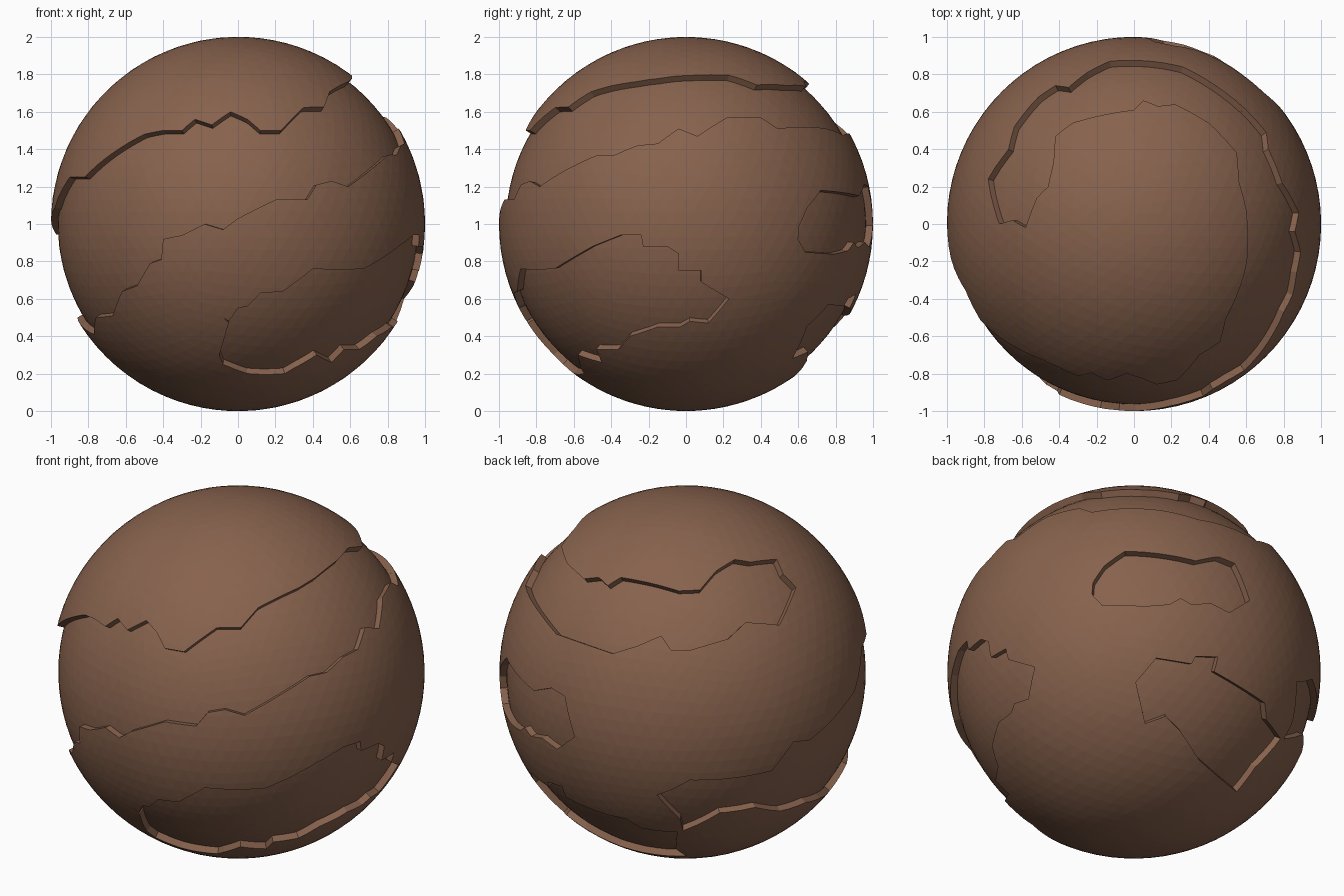
import bpy, bmesh, math
from mathutils import Vector

if "Cube" in bpy.data.objects:
    bpy.data.objects.remove(bpy.data.objects["Cube"])

FLOOR = 0.963          # radius of the recessed ground, the raised crust is 1.0


def on_sphere(azimuth, elevation, points, centre=0.0):
    """Project flat outline points, seen from a direction, onto the unit sphere."""
    a, e = math.radians(azimuth), math.radians(elevation)
    flat = Vector((math.cos(a), math.sin(a), 0))
    side = Vector((-math.sin(a), math.cos(a), 0))
    up = Vector((0, 0, math.cos(e))) - flat * math.sin(e)
    out = flat * math.cos(e) + Vector((0, 0, math.sin(e)))
    result = []
    for r, u in points:
        u -= centre
        w = math.sqrt(max(0.0, 1 - r * r - u * u))
        result.append((side * r + up * u + out * w).normalized())
    return result


def front(p): return on_sphere(-90, 0, p, 1.0)
def right(p): return on_sphere(0, 0, p, 1.0)
def top(p): return on_sphere(-90, 90, p)
def back_left(p): return on_sphere(125, 25, p)
def back_right(p): return on_sphere(50, -28, p)


# long spiral valley: upper edge, tail end, then lower edge
spiral = top([
    (-.58, -.02), (-.52, .14), (-.46, .20), (-.43, .33), (-.42, .47), (-.33, .54),
    (-.18, .58), (0, .61), (.05, .66), (.13, .63), (.22, .64), (.40, .54), (.55, .38),
    (.56, .23), (.60, .08), (.61, -.15), (.59, -.27), (.49, -.51), (.46, -.63), (.35, -.70)])
spiral += front([
    (.23, 1.5), (.12, 1.5), (.05, 1.56), (-.04, 1.6), (-.14, 1.53), (-.23, 1.56),
    (-.30, 1.5), (-.40, 1.5), (-.50, 1.48), (-.82, 1.25), (-.90, 1.25)])
spiral += back_left([
    (.906, -.097), (.84, -.19), (.665, -.365), (.575, -.375), (.46, -.53), (.02, -.58),
    (-.075, -.63), (-.155, -.66), (-.03, -.79), (-.016, -.85), (.18, -.755), (.37, -.725),
    (.505, -.745), (.64, -.70), (.72, -.675)])
spiral += front([
    (-.77, .41), (-.76, .50), (-.67, .51), (-.62, .64), (-.54, .67), (-.47, .79),
    (-.41, .81), (-.40, .92), (-.30, .94), (-.18, 1.0), (-.08, .97), (0, 1.03),
    (.20, 1.13), (.37, 1.13), (.42, 1.21), (.50, 1.23), (.59, 1.20)])
spiral += right([
    (-.74, 1.23), (-.47, 1.37), (-.38, 1.37), (-.26, 1.42), (-.15, 1.43), (-.04, 1.51),
    (.06, 1.47), (.22, 1.57), (.40, 1.57), (.49, 1.51), (.75, 1.51)])
spiral += top([
    (.26, .84), (-.13, .87), (-.25, .81), (-.35, .73), (-.42, .74), (-.51, .68),
    (-.64, .52), (-.67, .40), (-.78, .24), (-.72, 0), (-.65, .02)])

# low basin on the front right
basin = front([
    (.05, .20), (-.08, .25), (-.10, .30), (-.05, .47), (-.08, .50), (-.05, .48), (0, .55),
    (.05, .56), (.12, .63), (.24, .64), (.40, .76), (.67, .76)])
basin += right([
    (-.50, .88), (-.35, .94), (-.24, .94), (-.23, .88), (-.10, .88), (-.04, .84),
    (-.04, .75), (.08, .75), (.08, .69), (.23, .60), (.12, .47), (.02, .48), (-.03, .45),
    (-.15, .45), (-.30, .40), (-.36, .33), (-.48, .33), (-.45, .26)])
basin += front([(.42, .30), (.30, .23), (.25, .20)])

# small hollow on the back right
hollow = back_right([
    (-.22, .45), (-.16, .54), (-.05, .62), (.33, .57), (.45, .595), (.54, .56),
    (.62, .36), (.51, .29), (.41, .34), (.31, .33), (.25, .365), (.19, .33),
    (.06, .32), (-.17, .325), (-.225, .385)])

# low hollow on the back
back_basin = back_right([
    (.01, -.09), (.12, .04), (.31, .01), (.33, .05), (.45, .05), (.43, -.03),
    (.70, -.19), (.71, -.28), (.785, -.375), (.65, -.53), (.55, -.66), (.35, -.50),
    (.25, -.35), (.17, -.27), (.06, -.31)])


def flatten(v):
    """Stereographic map from the top pole, which lies in no valley."""
    return v.x / (1.0001 - v.z), v.y / (1.0001 - v.z)


def flat_outline(loop):
    return [flatten(a.lerp(b, k / 8).normalized())
            for a, b in zip(loop, loop[1:] + loop[:1]) for k in range(8)]


def inside(p, poly):
    hit = False
    for (x1, y1), (x2, y2) in zip(poly, poly[1:] + poly[:1]):
        if (y1 > p[1]) != (y2 > p[1]) and p[0] < x1 + (p[1] - y1) * (x2 - x1) / (y2 - y1):
            hit = not hit
    return hit


# round crust
bm = bmesh.new()
bmesh.ops.create_icosphere(bm, subdivisions=5, radius=1.0)
loops = [spiral, basin, hollow, back_basin]

# score each valley outline into the crust
for loop in loops:
    for a, b in zip(loop, loop[1:] + loop[:1]):
        normal = a.cross(b)
        if normal.length < 1e-4:
            continue
        mid = (a + b).normalized()
        reach = math.cos(a.angle(b) / 2 + 0.1)
        faces = [f for f in bm.faces if f.calc_center_median().normalized().dot(mid) > reach]
        geom = faces + list({e for f in faces for e in f.edges}) + list({v for f in faces for v in f.verts})
        bmesh.ops.bisect_plane(bm, geom=geom, dist=1e-4, plane_co=(0, 0, 0),
                               plane_no=normal.normalized())

# sink the valleys, leaving steep walls
outlines = [flat_outline(loop) for loop in loops]
sunk = []
for f in bm.faces:
    p = flatten(f.calc_center_median().normalized())
    if any(inside(p, o) for o in outlines):
        sunk.append(f)
extruded = bmesh.ops.extrude_face_region(bm, geom=sunk)["geom"]
for v in extruded:
    if isinstance(v, bmesh.types.BMVert):
        v.co *= FLOOR
left_over = [f for f in sunk if f.is_valid]
if left_over:
    bmesh.ops.delete(bm, geom=left_over, context='FACES')
bmesh.ops.recalc_face_normals(bm, faces=bm.faces)
bmesh.ops.translate(bm, verts=bm.verts, vec=(0, 0, 1))

mesh = bpy.data.meshes.new("rocky_globe")
bm.to_mesh(mesh)
bm.free()
rock = bpy.data.materials.new("brown rock")
rock.diffuse_color = (0.243, 0.122, 0.074, 1)
rock.use_nodes = True
rock.node_tree.nodes["Principled BSDF"].inputs["Base Color"].default_value = rock.diffuse_color
mesh.materials.append(rock)
globe = bpy.data.objects.new("rocky_globe", mesh)
bpy.context.collection.objects.link(globe)
